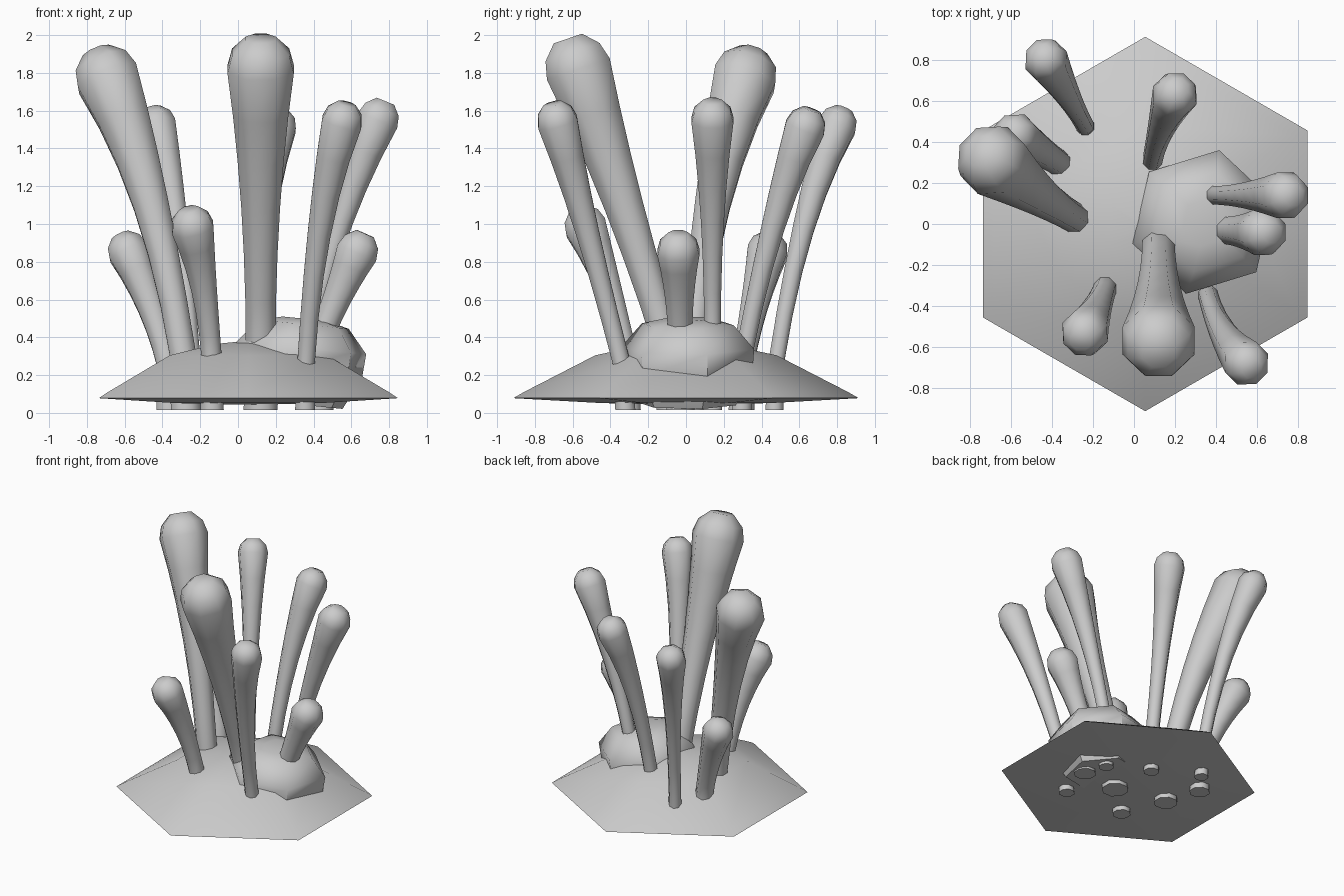
import bpy, bmesh, math
from mathutils import Vector, Matrix

if "Cube" in bpy.data.objects:
    bpy.data.objects.remove(bpy.data.objects["Cube"], do_unlink=True)

grey = bpy.data.materials.new("stone_grey")
grey.use_nodes = True
grey.diffuse_color = (0.6, 0.6, 0.6, 1)
grey.node_tree.nodes["Principled BSDF"].inputs["Base Color"].default_value = (0.6, 0.6, 0.6, 1)


def loft(name, rings, sides, turn, sharp):
    """Skin a list of (centre, axis, radius) rings and cap both ends."""
    bm = bmesh.new()
    loops = []
    for centre, axis, radius in rings:
        rot = Vector((0, 0, 1)).rotation_difference(axis).to_matrix()
        loops.append([bm.verts.new(centre + rot @ Vector((
            radius * math.cos(turn + math.tau * i / sides),
            radius * math.sin(turn + math.tau * i / sides), 0))) for i in range(sides)])
    for low, high in zip(loops, loops[1:]):
        for i in range(sides):
            j = (i + 1) % sides
            bm.faces.new((low[i], low[j], high[j], high[i]))
    bm.faces.new(loops[0][::-1])
    bm.faces.new(loops[-1])
    bmesh.ops.recalc_face_normals(bm, faces=bm.faces)
    mesh = bpy.data.meshes.new(name)
    bm.to_mesh(mesh)
    bm.free()
    mesh.materials.append(grey)
    obj = bpy.data.objects.new(name, mesh)
    bpy.context.collection.objects.link(obj)
    bpy.ops.object.select_all(action='DESELECT')
    obj.select_set(True)
    bpy.context.view_layer.objects.active = obj
    bpy.ops.object.shade_smooth_by_angle(angle=math.radians(sharp))
    return obj


def lathe(name, profile, origin, turn, tilt, sharp):
    """Six-sided stacked rings around an axis tilted about y."""
    rot = Matrix.Rotation(tilt, 3, 'Y')
    rings = [(Vector(origin) + rot @ Vector((0, 0, z)), rot @ Vector((0, 0, 1)), r)
             for r, z in profile]
    return loft(name, rings, 6, math.radians(turn), sharp)


def stalk(name, base, mid, tip, r_base, r_tip):
    """Curved stalk through three points, swelling to a rounded tip."""
    a, m, b = Vector(base), Vector(mid), Vector(tip)
    ctrl = 2 * m - (a + b) / 2
    foot = a - (ctrl - a) * 0.1
    foot.z = 0.015
    rings = [(foot, Vector((0, 0, 1)), r_base * 1.15)]
    steps = 6
    for k in range(steps + 1):
        t = k / steps
        pos = a * (1 - t) ** 2 + ctrl * 2 * t * (1 - t) + b * t * t
        axis = ((ctrl - a) * (1 - t) + (b - ctrl) * t).normalized()
        rings.append((pos, axis, r_base + (r_tip - r_base) * t ** 2))
    # rounded cap
    for rise, width in ((0.5, 0.86), (0.9, 0.45)):
        rings.append((b + axis * r_tip * rise, axis, r_tip * width))
    return loft(name, rings, 8, math.pi / 8, 60)


# Shallow six-sided base mound
lathe("base_mound", [(0.15, 0.045), (0.45, 0.052), (0.915, 0.078), (0.855, 0.112),
                     (0.48, 0.305), (0.2, 0.365), (0.03, 0.38)],
      (0.055, 0, 0), 30, 0, 70)

# Tilted boulder set into the mound
lathe("boulder", [(0.26, -0.19), (0.35, -0.02), (0.36, 0.11), (0.25, 0.235), (0.12, 0.265)],
      (0.325, 0.01, 0.235), 17, 0.1, 50)

# Stalks: base, middle, tip, base radius, tip radius
stalk("front_tall_stalk", (0.12, -0.09, 0.35), (0.12, -0.33, 1.1), (0.12, -0.57, 1.82), 0.085, 0.19)
stalk("right_tall_stalk", (-0.29, 0.03, 0.3), (-0.46, 0.14, 1.1), (-0.69, 0.31, 1.77), 0.075, 0.18)
stalk("back_stalk", (0.09, 0.31, 0.33), (0.13, 0.46, 0.98), (0.2, 0.63, 1.51), 0.05, 0.115)
stalk("back_right_stalk", (-0.24, 0.48, 0.28), (-0.32, 0.62, 0.97), (-0.43, 0.8, 1.52), 0.045, 0.11)
stalk("right_short_stalk", (-0.37, 0.3, 0.26), (-0.46, 0.36, 0.56), (-0.58, 0.43, 0.85), 0.065, 0.115)
stalk("front_short_stalk", (-0.14, -0.31, 0.3), (-0.18, -0.41, 0.66), (-0.24, -0.53, 0.98), 0.058, 0.12)
stalk("front_left_stalk", (0.36, -0.34, 0.26), (0.43, -0.52, 0.95), (0.55, -0.68, 1.54), 0.05, 0.115)
stalk("left_tall_stalk", (0.39, 0.14, 0.44), (0.55, 0.14, 1.02), (0.74, 0.14, 1.55), 0.048, 0.12)
stalk("left_short_stalk", (0.44, -0.03, 0.4), (0.53, -0.035, 0.62), (0.63, -0.04, 0.85), 0.07, 0.12)
